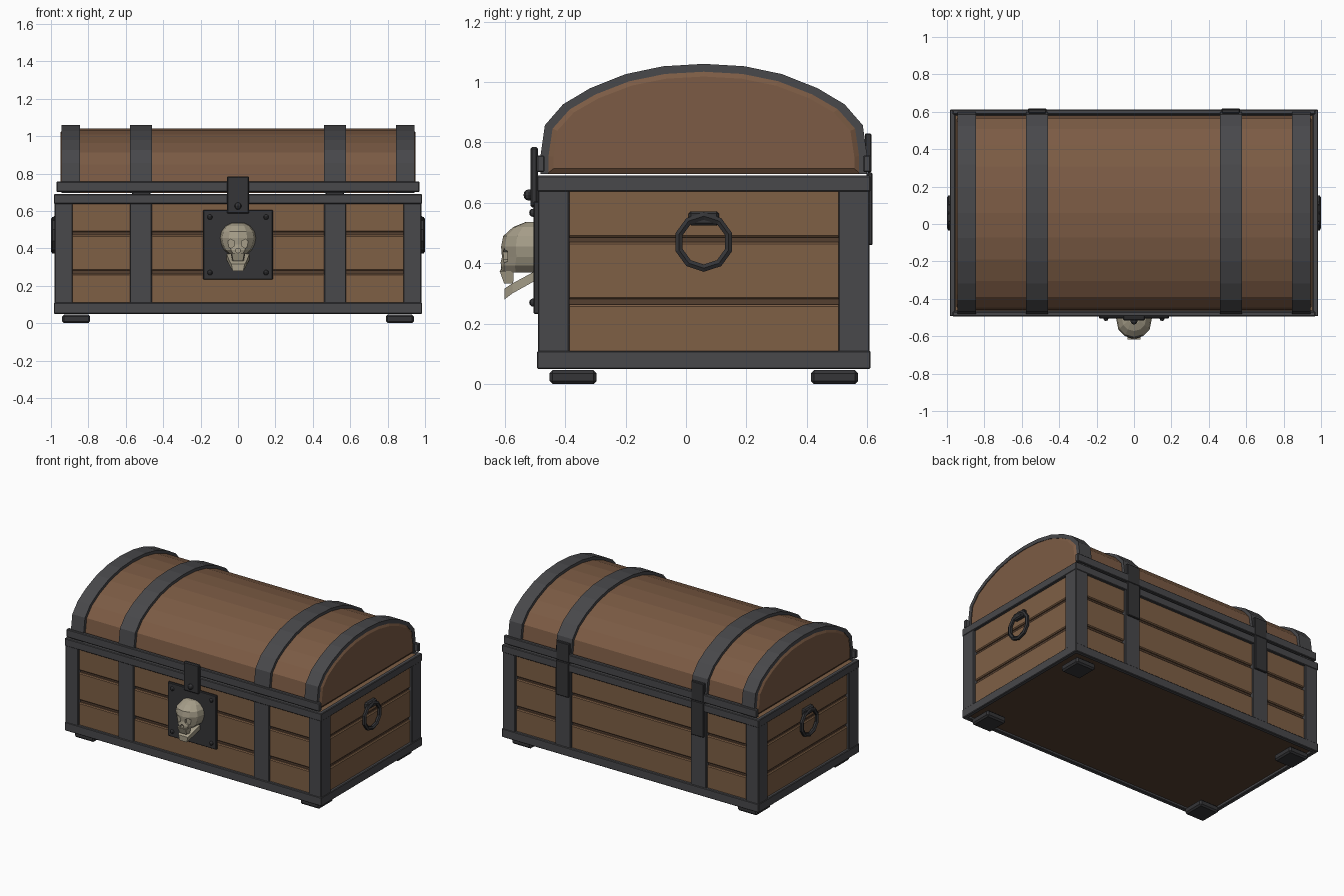
import bpy, bmesh
from math import pi, sin, cos
from mathutils import Matrix, Vector

if "Cube" in bpy.data.objects:
    bpy.data.objects.remove(bpy.data.objects["Cube"])

CY = 0.059  # y centre of the chest body


def mat(name, c):
    m = bpy.data.materials.new(name)
    m.diffuse_color = (*c, 1)
    m.use_nodes = True
    m.node_tree.nodes["Principled BSDF"].inputs["Base Color"].default_value = m.diffuse_color
    return m


WOOD = mat("wood", (0.21, 0.115, 0.06))
LIDWOOD = mat("lid_wood", (0.20, 0.105, 0.058))
DARK = mat("dark_wood", (0.09, 0.05, 0.03))
METAL = mat("dark_metal", (0.065, 0.065, 0.07))
BLACK = mat("black_metal", (0.035, 0.035, 0.038))
BONE = mat("bone", (0.38, 0.34, 0.25))


def finish(name, bm, m):
    bmesh.ops.recalc_face_normals(bm, faces=bm.faces)
    me = bpy.data.meshes.new(name)
    bm.to_mesh(me)
    bm.free()
    ob = bpy.data.objects.new(name, me)
    bpy.context.collection.objects.link(ob)
    if m:
        me.materials.append(m)
    return ob


def box(name, x0, x1, y0, y1, z0, z1, m, bevel=0.004):
    bm = bmesh.new()
    bmesh.ops.create_cube(bm, size=1)
    for v in bm.verts:
        v.co = Vector((x0 + (x1 - x0) * (v.co.x + .5),
                       y0 + (y1 - y0) * (v.co.y + .5),
                       z0 + (z1 - z0) * (v.co.z + .5)))
    if bevel:
        bmesh.ops.bevel(bm, geom=bm.edges[:], offset=bevel, segments=1, affect='EDGES')
    return finish(name, bm, m)


def loft(name, rings, m, caps=True, close=False):
    bm = bmesh.new()
    vs = [[bm.verts.new(p) for p in r] for r in rings]
    n = len(vs[0])
    pairs = list(zip(vs, vs[1:] + ([vs[0]] if close else [])))
    for a, b in pairs:
        for i in range(n):
            j = (i + 1) % n
            bm.faces.new((a[i], a[j], b[j], b[i]))
    if caps:
        bm.faces.new(vs[0])
        bm.faces.new(vs[-1])
    return finish(name, bm, m)


# Body: three planks around a dark core
box("body_core", -.952, .952, -.462, .578, .065, .68, DARK, 0)
for i, (a, b) in enumerate([(.075, .263), (.281, .47), (.486, .685)]):
    box(f"plank_{i}", -.965, .965, -.475, .592, a, b, WOOD, .006)

# Rims round the bottom and top of the body
for nm, a, b in [("bottom_rim", .05, .11), ("top_rim", .637, .69)]:
    for s in (-1, 1):
        box(nm + "_side", *sorted((s * .955, s * .984)), -.493, .611, a, b, METAL)
        y = CY + s * .552
        box(nm + "_long", -.984, .984, *sorted((y, y - s * .03)), a, b, METAL)

for sx in (-1, 1):
    # Corner posts
    for sy in (-1, 1):
        box("corner_post", *sorted((sx * .884, sx * .981)),
            *sorted((CY + sy * .445, CY + sy * .549)), .08, .66, METAL)
        # Feet
        box("foot", *sorted((sx * .79, sx * .94)),
            *sorted((CY + sy * .355, CY + sy * .51)), 0, .046, BLACK, .01)
        # Vertical straps on front and back
        box("body_strap", *sorted((sx * .46, sx * .578)),
            *sorted((CY + sy * .5, CY + sy * .547)), .08, .66, METAL)
    # Hinges on the back
    hx = sorted((sx * .468, sx * .566))
    box("hinge_lower", *hx, .598, .618, .46, .70, BLACK)
    box("hinge_upper", *hx, .592, .614, .70, .83, BLACK)

# Lid arch profile (half), mirrored about the chest centre
HALF = [(.54, .695), (.54, .76), (.526, .857), (.466, .926), (.377, .979),
        (.259, 1.026), (.135, 1.052), (0, 1.06)]


def arch(x, off, zbot=0.0):
    ky, kz = (.54 - off) / .54, (.365 - off) / .365
    pts = [(-y, z) for y, z in HALF] + [(y, z) for y, z in HALF[-2::-1]]
    return [(x, CY + y * ky, .695 + (z - .695) * kz + (zbot if z < .7 else 0)) for y, z in pts]


loft("lid_wood", [arch(-.95, .042, .018), arch(-.936, .02), arch(.936, .02), arch(.95, .042, .018)], LIDWOOD)


def band(name, x0, x1):
    def ring(x):
        return arch(x, 0) + arch(x, .026)[::-1]
    loft(name, [ring(x0), ring(x1)], METAL)


for s in (-1, 1):
    band("lid_end_band", *sorted((s * .846, s * .943)))
    band("lid_strap", *sorted((s * .46, s * .578)))
    # Lid rim bars, front and back
    y = CY + s * .553
    box("lid_rim", -.97, .97, *sorted((y, y - s * .026)), .702, .757, METAL)

# Lock plate, rivets, hasp and knob
box("lock_plate", -.187, .187, -.505, -.485, .232, .605, BLACK)
box("hasp", -.059, .059, -.515, -.49, .585, .785, BLACK, .006)


def ball(name, loc, r, m):
    bm = bmesh.new()
    bmesh.ops.create_uvsphere(bm, u_segments=8, v_segments=6, radius=r,
                              matrix=Matrix.Translation(loc))
    return finish(name, bm, m)


for x in (-.15, .15):
    for z in (.27, .567):
        ball("rivet", (x, -.505, z), .014, BLACK)
ball("hasp_knob", (0, -.519, .626), .019, BLACK)

# Skull: half-round rings stacked upwards
rows = [(.37, .05, .118), (.392, .076, .119), (.42, .09, .112), (.455, .097, .115),
        (.49, .09, .108), (.52, .066, .075), (.536, .035, .035)]
skull = loft("skull", [[(w * cos(pi * i / 6), -.497 - d * sin(pi * i / 6) ** .8, z)
                        for i in range(7)] for z, w, d in rows], BONE)
loft("skull_teeth", [[(-.04, -.57, .375), (.04, -.57, .375), (.034, -.617, .375), (-.034, -.617, .375)],
                     [(-.03, -.572, .333), (.03, -.572, .333), (.026, -.602, .333), (-.026, -.602, .333)]], BONE)
loft("skull_jaw", [[(-.062, -.503, .372), (.062, -.503, .372), (.062, -.503, .34), (-.062, -.503, .34)],
                   [(-.046, -.575, .333), (.046, -.575, .333), (.042, -.575, .3), (-.042, -.575, .3)],
                   [(-.036, -.601, .316), (.036, -.601, .316), (.028, -.601, .28), (-.028, -.601, .28)]], BONE)

# Eye and nose hollows
for x, z, r in [(-.039, .425, .024), (.039, .425, .024), (0, .388, .013)]:
    bm = bmesh.new()
    bmesh.ops.create_cone(bm, cap_ends=True, segments=6, radius1=r, radius2=r, depth=.08,
                          matrix=Matrix.Translation((x, -.63, z)) @ Matrix.Rotation(pi / 2, 4, 'X'))
    cut = finish("socket_cutter", bm, BONE)
    cut.hide_render = True
    cut.hide_viewport = True
    mod = skull.modifiers.new("socket", 'BOOLEAN')
    mod.operation = 'DIFFERENCE'
    mod.solver = 'EXACT'
    mod.object = cut

# Ring handles with mounts on both ends
for s in (-1, 1):
    rings = []
    for i in range(10):
        a = 2 * pi * (i + .5) / 10
        rings.append([(s * .986 + .014 * cos(b), CY + (.086 + .014 * sin(b)) * cos(a),
                       .47 + (.086 + .014 * sin(b)) * sin(a))
                      for b in [2 * pi * k / 6 for k in range(6)]])
    loft("ring_handle", rings, BLACK, caps=False, close=True)
    box("handle_mount", *sorted((s * .955, s * .992)), CY - .05, CY + .05, .525, .572, BLACK, .008)
